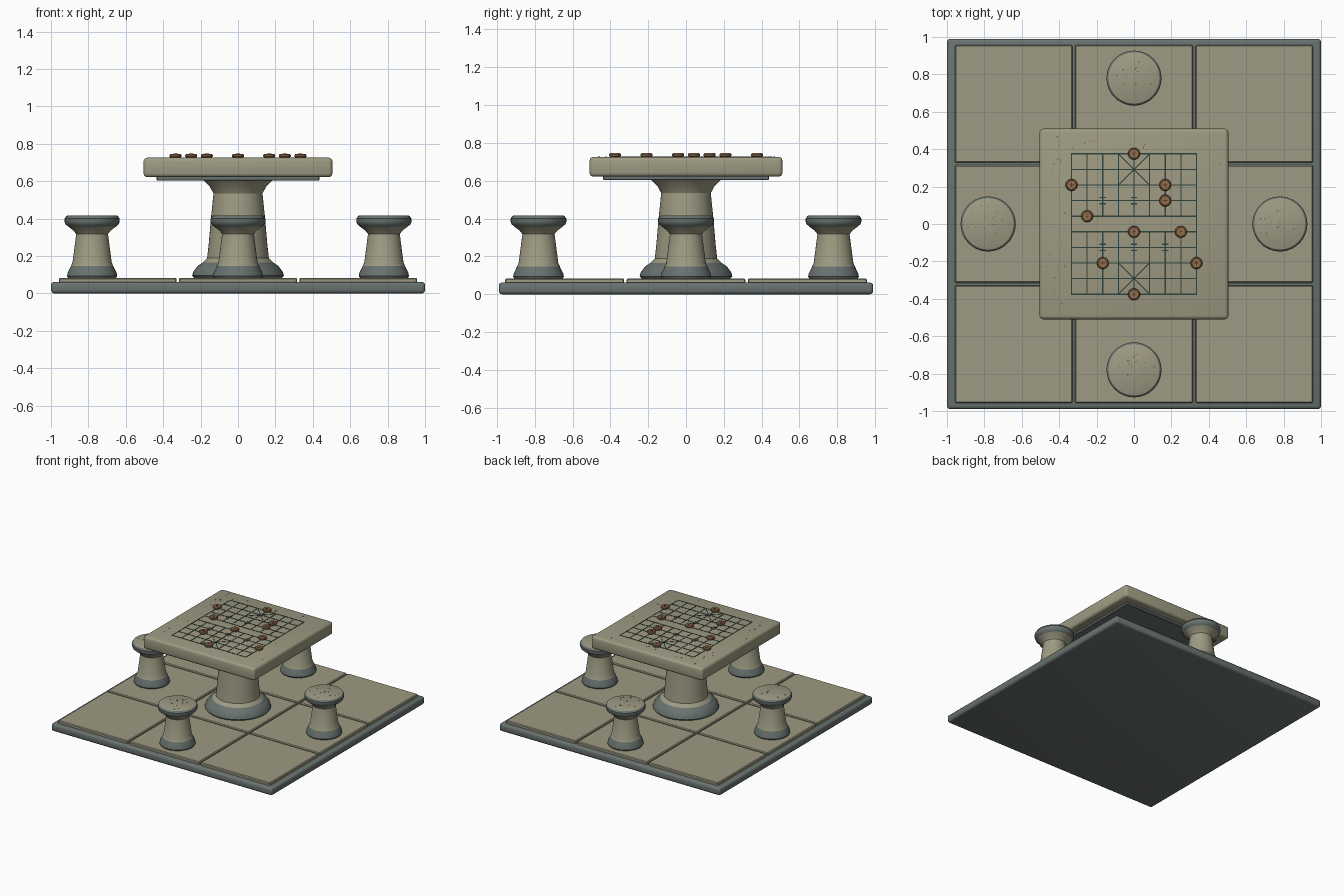
import bpy, bmesh, math, random
from mathutils import Matrix, Vector

random.seed(7)
cube = bpy.data.objects.get("Cube")
if cube:
    bpy.data.objects.remove(cube, do_unlink=True)


def material(name, rgb):
    m = bpy.data.materials.new(name)
    m.use_nodes = True
    m.diffuse_color = (*rgb, 1)
    bsdf = m.node_tree.nodes["Principled BSDF"]
    bsdf.inputs["Base Color"].default_value = (*rgb, 1)
    bsdf.inputs["Roughness"].default_value = 0.9
    return m


STONE = material("pale_stone", (0.34, 0.325, 0.225))
DARK = material("dark_stone", (0.14, 0.17, 0.16))
LINE = material("board_line", (0.03, 0.055, 0.045))
WOOD = material("piece_wood", (0.3, 0.16, 0.075))
INK = material("piece_ink", (0.09, 0.035, 0.02))
GRIT = material("grey_grit", (0.13, 0.14, 0.11))
RUST = material("brown_grit", (0.27, 0.19, 0.1))


def finish(bm, name, mats, smooth=False, loc=(0, 0, 0)):
    """Turn a bmesh into a named object."""
    bmesh.ops.recalc_face_normals(bm, faces=bm.faces)
    me = bpy.data.meshes.new(name)
    for f in bm.faces:
        f.smooth = smooth
    bm.to_mesh(me)
    bm.free()
    for m in mats:
        me.materials.append(m)
    if smooth:
        me.set_sharp_from_angle(angle=math.radians(32))
    ob = bpy.data.objects.new(name, me)
    ob.location = loc
    bpy.context.collection.objects.link(ob)
    return ob


def add_box(bm, centre, size, turn=0.0):
    mat = (Matrix.Translation(centre) @ Matrix.Rotation(turn, 4, "Z")
           @ Matrix.Diagonal((*size, 1)))
    bmesh.ops.create_cube(bm, size=1, matrix=mat)


def block(name, centre, size, mat, bevel, segments=2):
    bm = bmesh.new()
    add_box(bm, (0, 0, 0), size)
    bmesh.ops.bevel(bm, geom=bm.edges[:], offset=bevel, segments=segments,
                    profile=0.5, affect="EDGES")
    return finish(bm, name, [mat], True, centre)


def lathe(name, profile, mats, loc=(0, 0, 0), sides=40):
    """Revolve (radius, height, material of the band above) about z."""
    bm = bmesh.new()
    rings = []
    for r, z, _ in profile:
        rings.append([bm.verts.new((r * math.cos(a), r * math.sin(a), z))
                      for a in (math.tau * i / sides for i in range(sides))])
    for (low, high), point in zip(zip(rings, rings[1:]), profile):
        for i in range(sides):
            j = (i + 1) % sides
            f = bm.faces.new((low[i], low[j], high[j], high[i]))
            f.material_index = point[2]
    bmesh.ops.remove_doubles(bm, verts=bm.verts, dist=1e-5)
    return finish(bm, name, mats, True, loc)


def speckles(name, points, z, mat):
    bm = bmesh.new()
    for x, y in points:
        r = random.uniform(0.002, 0.005)
        bmesh.ops.create_cone(bm, cap_ends=True, segments=6, radius1=r, radius2=r,
                              depth=0.002, matrix=Matrix.Translation((x, y, z)))
    finish(bm, name, [mat])


# Paved base: dark slab and nine tiles
block("base_slab", (0, 0, 0.031), (2, 1.98, 0.062), DARK, 0.018, 3)
TX, TY = 0.643, 0.642
for i in (-1, 0, 1):
    for j in (-1, 0, 1):
        block("paving_tile", (i * TX, j * TY, 0.069), (TX - 0.013, TY - 0.013, 0.03),
              STONE, 0.006, 1)

FLOOR, TOP = 0.083, 0.726

# Table: foot, column, under plate and top
lathe("table_pedestal", [
    (0, FLOOR, 1), (0.235, FLOOR, 1), (0.245, 0.095, 1), (0.24, 0.115, 1),
    (0.215, 0.148, 1), (0.19, 0.165, 0), (0.165, 0.19, 0), (0.157, 0.26, 0),
    (0.145, 0.4, 0), (0.131, 0.535, 0), (0.15, 0.57, 0), (0.185, 0.606, 0),
    (0, 0.606, 0)], [STONE, DARK], sides=48)
block("table_under_plate", (0, 0, 0.615), (0.87, 0.88, 0.024), DARK, 0.005, 1)
block("table_top", (0, 0, 0.674), (1.01, 1.02, 0.104), STONE, 0.02, 3)

# Stools on four sides
stool_profile = [
    (0, FLOOR, 1), (0.128, FLOOR, 1), (0.134, 0.093, 1), (0.131, 0.11, 1),
    (0.113, 0.147, 0), (0.105, 0.165, 0), (0.085, 0.318, 0), (0.1, 0.337, 0),
    (0.128, 0.358, 1), (0.142, 0.37, 1), (0.147, 0.382, 1), (0.147, 0.4, 1),
    (0.138, 0.414, 0), (0.134, 0.416, 0), (0, 0.416, 0)]
for side, (sx, sy) in {"right": (-1, 0), "left": (1, 0),
                       "front": (0, -1), "back": (0, 1)}.items():
    cx, cy = sx * 0.78, sy * 0.78
    lathe(side + "_stool", stool_profile, [STONE, DARK], (cx, cy, 0))
    for mat, count in ((GRIT, 14), (RUST, 7)):
        pts = []
        for _ in range(count):
            a, r = random.uniform(0, math.tau), 0.115 * math.sqrt(random.random())
            pts.append((cx + r * math.cos(a), cy + r * math.sin(a)))
        speckles(side + "_stool_grit", pts, 0.4165, mat)

# Game board: lines inlaid on the table top
CELL = 0.0835
bm = bmesh.new()


def line(x1, y1, x2, y2, width=0.006):
    a, b = Vector((x1, y1)) * CELL, Vector((x2, y2)) * CELL
    d, mid = b - a, (a + b) / 2
    add_box(bm, (mid.x, mid.y, TOP + 0.0005), (d.length + width, width, 0.003),
            math.atan2(d.y, d.x))


for s in (-1, 1):
    for row in range(5):
        line(-4, s * (row + 0.5), 4, s * (row + 0.5))
    for col in range(-3, 4):
        line(col, s * 0.5, col, s * 4.5)
    line(s * 4, -4.5, s * 4, 4.5)
    line(-1, s * 4.5, 1, s * 2.5)
    line(1, s * 4.5, -1, s * 2.5)
    for col in (-2, 0, 2):
        for dx in (-1, 1):
            for dy in (-1, 1):
                x, y = col + dx * 0.12, s * 1.5 + dy * 0.2
                line(x - 0.04, y, x + 0.04, y)
finish(bm, "board_lines", [LINE])

# Round wooden pieces with an inked ring and a plain cross mark
piece_profile = [
    (0, 0, 0), (0.026, 0, 0), (0.032, 0.006, 0), (0.032, 0.014, 0), (0.027, 0.02, 0),
    (0.024, 0.02, 1), (0.021, 0.02, 0), (0, 0.02, 0)]
spots = [(0, 4.5), (-4, 2.5), (2, 2.5), (2, 1.5), (-3, 0.5),
         (0, -0.5), (3, -0.5), (-2, -2.5), (4, -2.5), (0, -4.5)]
for px, py in spots:
    at = (px * CELL, py * CELL, TOP)
    lathe("game_piece", piece_profile, [WOOD, INK], at, 24)
    bm = bmesh.new()
    for turn in (0, math.pi / 2):
        add_box(bm, (0, 0, 0.0205), (0.024, 0.004, 0.002), turn)
    finish(bm, "piece_mark", [INK], loc=at)

# Grit in the stone around the board
for mat, count in ((GRIT, 26), (RUST, 12)):
    pts = []
    while len(pts) < count:
        x, y = random.uniform(-0.47, 0.47), random.uniform(-0.48, 0.48)
        if abs(x) > 0.36 or abs(y) > 0.4:
            pts.append((x, y))
    speckles("table_grit", pts, TOP + 0.0005, mat)
